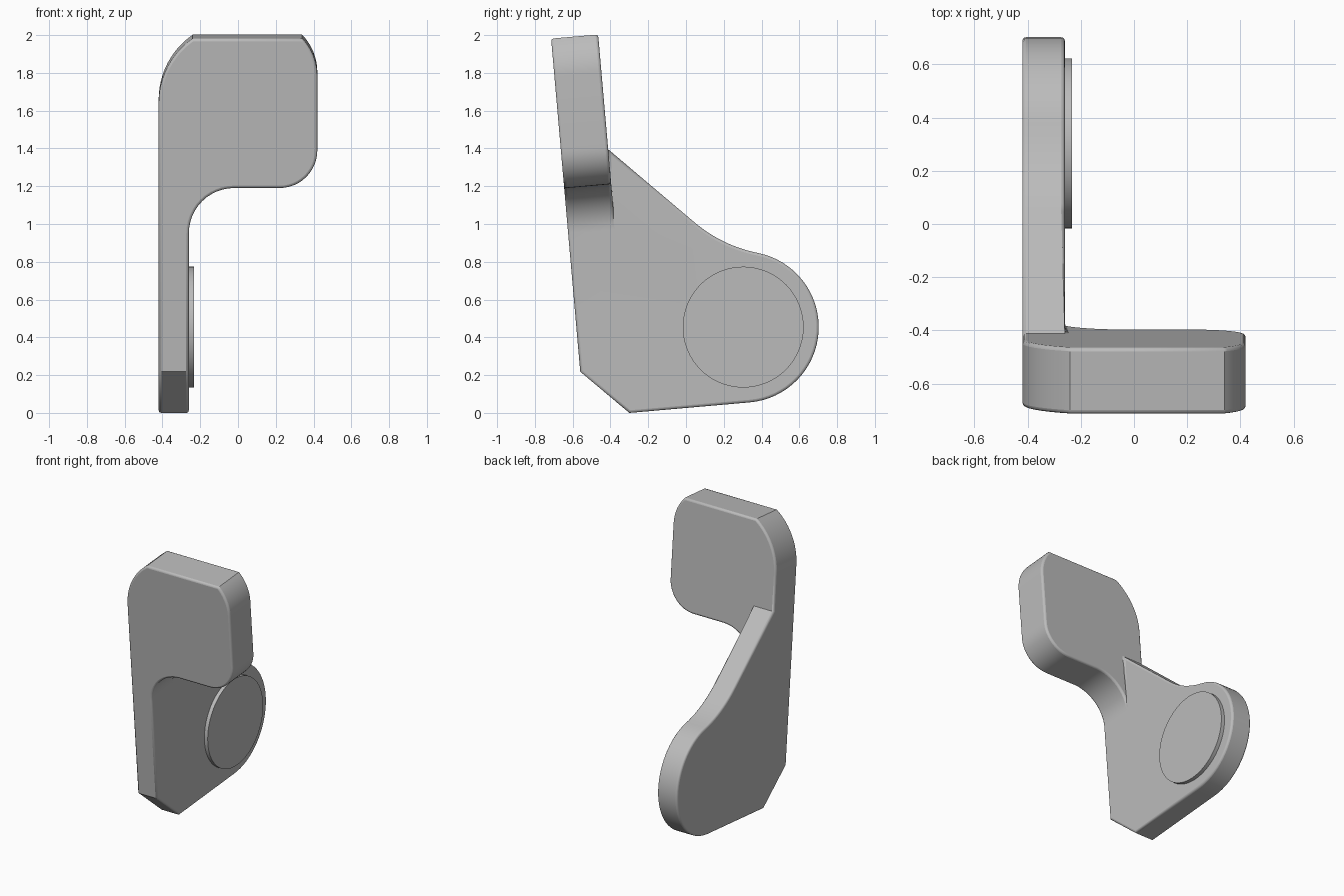
import bpy, bmesh
from math import radians, sin, cos
from mathutils import Matrix

cube = bpy.data.objects.get("Cube")
if cube:
    bpy.data.objects.remove(cube, do_unlink=True)

grey = bpy.data.materials.new("light grey")
grey.use_nodes = True
colour = (0.5, 0.5, 0.5, 1)
grey.diffuse_color = colour
grey.node_tree.nodes["Principled BSDF"].inputs["Base Color"].default_value = colour


def arc(cx, cy, r, start, end, n=12):
    angles = [radians(start + (end - start) * i / n) for i in range(n + 1)]
    return [(cx + r * cos(a), cy + r * sin(a)) for a in angles]


def prism(name, start, offset):
    """Extrude a closed 3D outline along an offset."""
    bm = bmesh.new()
    face = bm.faces.new([bm.verts.new(p) for p in start])
    top = bmesh.ops.extrude_face_region(bm, geom=[face])["geom"]
    bmesh.ops.translate(bm, vec=offset, verts=[v for v in top if isinstance(v, bmesh.types.BMVert)])
    bmesh.ops.recalc_face_normals(bm, faces=bm.faces)
    mesh = bpy.data.meshes.new(name)
    bm.to_mesh(mesh)
    bm.free()
    mesh.materials.append(grey)
    obj = bpy.data.objects.new(name, mesh)
    bpy.context.collection.objects.link(obj)
    return obj


left, inner, right = -0.42, -0.26, 0.42
depth, top, chamfer = 0.25, 2.01, 0.24
hub_y, hub_z, hub_r = 0.88, 0.4, 0.4

# Side plate: chamfered toe, round hub, concave sweep up to the head
swing, sweep_r = 73.8, 0.74
sweep_y = hub_y + (hub_r + sweep_r) * cos(radians(swing))
sweep_z = hub_z + (hub_r + sweep_r) * sin(radians(swing))
outline = [(0, chamfer), (chamfer, 0)]
outline += arc(hub_y, hub_z, hub_r, -90, swing, 32)
outline += arc(sweep_y, sweep_z, sweep_r, 180 + swing, 225, 10)[1:]
outline += [(depth, 1.40), (0.1, 1.40), (0, 1.3)]
plate = prism("side_plate", [(left, y, z) for y, z in outline], (inner - left, 0, 0))

# Head: rounded paddle with a fillet running down into the plate
outline = [(left, 0.975), (inner - 0.04, 0.975)]
outline += arc(inner + 0.24, 0.975, 0.24, 180, 90)
outline += arc(right - 0.2, 1.415, 0.2, -90, 0)
outline += arc(right - 0.29, 1.81, 0.29, 0, 43.6)[:-1] + [(0.34, top)]
outline += [(-0.24, top)] + arc(left + 0.417, 1.667, 0.417, 125, 180)[1:]
head = prism("head", [(x, 0, z) for x, z in outline], (0, depth, 0))

# Join head and plate into one bracket with softened rims
join = plate.modifiers.new("join", "BOOLEAN")
join.operation, join.solver, join.object = "UNION", "EXACT", head
bpy.context.view_layer.objects.active = plate
plate.select_set(True)
bpy.ops.object.modifier_apply(modifier="join")
bpy.data.objects.remove(head, do_unlink=True)
plate.name = "bracket"
bm = bmesh.new()
bm.from_mesh(plate.data)
bmesh.ops.remove_doubles(bm, verts=bm.verts, dist=0.0005)
bmesh.ops.dissolve_limit(bm, angle_limit=radians(0.5), verts=bm.verts, edges=bm.edges)
bm.to_mesh(plate.data)
bm.free()
soft = plate.modifiers.new("soft_rim", "BEVEL")
soft.width, soft.segments = 0.014, 3
soft.limit_method, soft.angle_limit = "ANGLE", radians(60)
soft.use_clamp_overlap = False

# Raised round pad on the hub
pad = prism("round_pad", [(inner - 0.02, y, z) for y, z in arc(hub_y, hub_z, 0.32, 0, 360, 64)[:-1]],
            (0.047, 0, 0))

# Lean everything back and shade
lean = Matrix.Translation((0, -0.539, -0.021)) @ Matrix.Rotation(radians(5), 4, "X")
for obj in (plate, pad):
    obj.data.transform(lean)
    bpy.ops.object.select_all(action="DESELECT")
    bpy.context.view_layer.objects.active = obj
    obj.select_set(True)
    bpy.ops.object.shade_smooth_by_angle(angle=radians(32))
